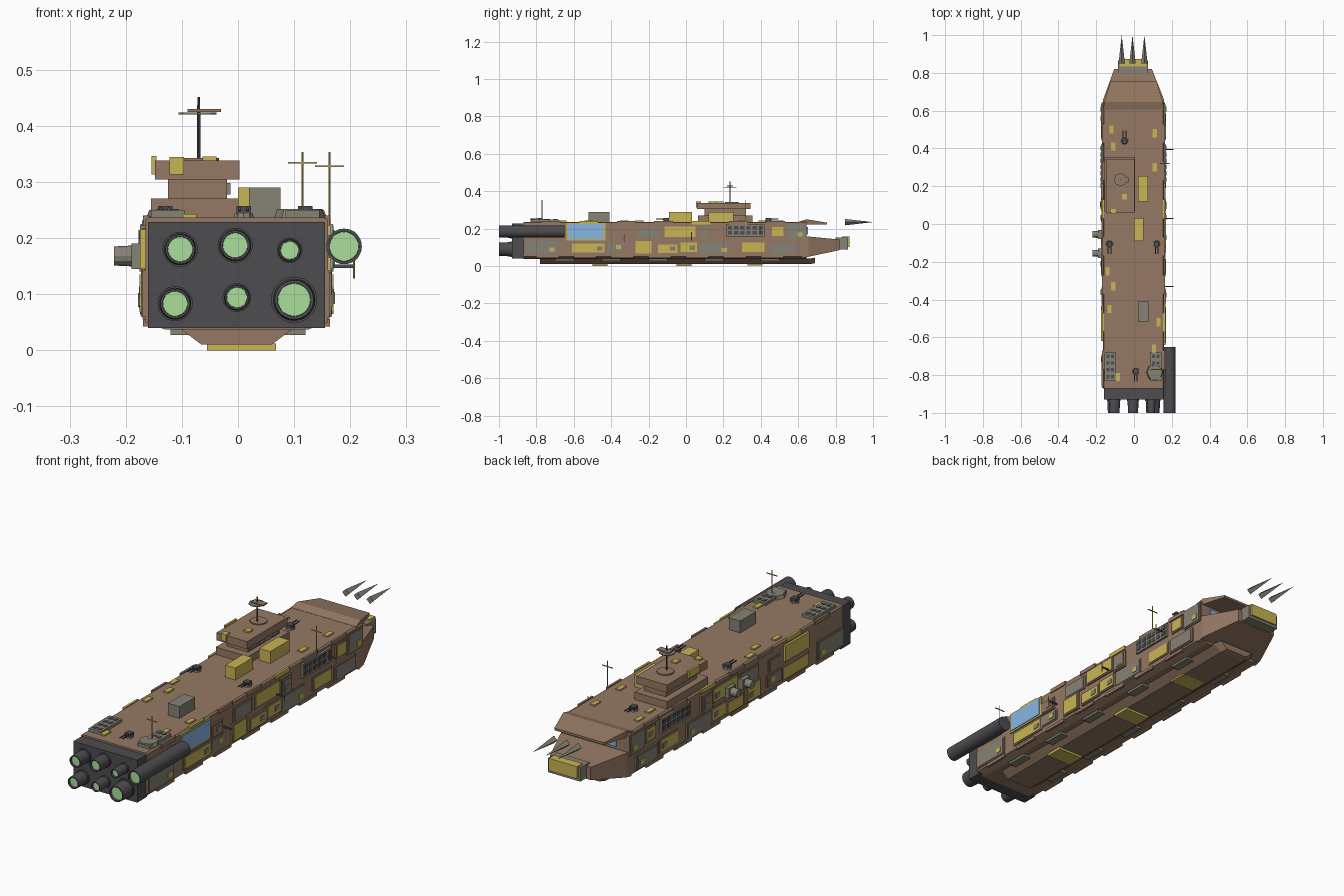
import bpy, bmesh, math, random
from mathutils import Matrix, Vector

random.seed(4)

def mat(name, rgb):
    m = bpy.data.materials.new(name)
    m.diffuse_color = (*rgb, 1)
    return m

BROWN = mat("rust_brown", (0.30, 0.19, 0.125))
YELLOW = mat("ochre", (0.58, 0.46, 0.09))
GREY = mat("weathered_grey", (0.24, 0.225, 0.18))
DARK = mat("dark_metal", (0.075, 0.073, 0.08))
GREEN = mat("engine_glow", (0.41, 0.74, 0.33))
BLUE = mat("glass_blue", (0.25, 0.47, 0.78))

def finish(name, bm, m):
    bmesh.ops.recalc_face_normals(bm, faces=bm.faces)
    me = bpy.data.meshes.new(name)
    bm.to_mesh(me)
    bm.free()
    me.materials.append(m)
    ob = bpy.data.objects.new(name, me)
    bpy.context.collection.objects.link(ob)
    return ob

def box(name, m, x0, x1, y0, y1, z0, z1):
    bm = bmesh.new()
    bmesh.ops.create_cube(bm, size=1)
    for v in bm.verts:
        v.co = ((x0 + x1) / 2 + v.co.x * (x1 - x0), (y0 + y1) / 2 + v.co.y * (y1 - y0),
                (z0 + z1) / 2 + v.co.z * (z1 - z0))
    return finish(name, bm, m)

def loft(name, m, sections):
    """Skin a list of (y, [(x, z), ...]) cross-sections."""
    bm = bmesh.new()
    rings = [[bm.verts.new((x, y, z)) for x, z in pts] for y, pts in sections]
    for a, b in zip(rings, rings[1:]):
        for i in range(len(a)):
            j = (i + 1) % len(a)
            bm.faces.new((a[i], a[j], b[j], b[i]))
    bm.faces.new(rings[0])
    bm.faces.new(rings[-1])
    return finish(name, bm, m)

def rect(x0, x1, z0, z1):
    return [(x0, z0), (x1, z0), (x1, z1), (x0, z1)]

def cone(name, m, p, q, r1, r2, n=16):
    p, q = Vector(p), Vector(q)
    bm = bmesh.new()
    bmesh.ops.create_cone(bm, cap_ends=True, segments=n, radius1=r1, radius2=r2, depth=(q - p).length)
    rot = (q - p).to_track_quat('Z', 'Y').to_matrix().to_4x4()
    bm.transform(Matrix.Translation((p + q) / 2) @ rot)
    return finish(name, bm, m)

def nozzle(name, x, z, r, back):
    """Hollow engine tube with a glowing disc just inside its rim."""
    prof = [(r * 1.3, back), (r * 1.3, -0.95), (r * 1.2, -1.0), (r * 1.02, -1.0), (r * 1.02, -0.97)]
    if back > -0.9:
        prof = [(r * 1.22, back), (r * 1.22, -1.0), (r * 1.02, -1.0), (r * 1.02, -0.97)]
    bm = bmesh.new()
    n = 28
    rings = [[bm.verts.new((x + a * math.cos(2 * math.pi * i / n), y, z + a * math.sin(2 * math.pi * i / n)))
              for i in range(n)] for a, y in prof]
    for a, b in zip(rings, rings[1:]):
        for i in range(n):
            bm.faces.new((a[i], a[(i + 1) % n], b[(i + 1) % n], b[i]))
    bm.faces.new(rings[0])
    bm.faces.new(rings[-1])
    ob = finish(name, bm, DARK)
    bpy.context.view_layer.objects.active = ob
    ob.select_set(True)
    bpy.ops.object.shade_smooth_by_angle(angle=math.radians(35))
    ob.select_set(False)
    cone(name + "_glow", GREEN, (x, -0.97, z), (x, -0.99, z), r, r, n)

# Main hull, chamfered keel and bow
hull = [(-0.165, 0.05), (-0.13, 0.037), (0.125, 0.037), (0.16, 0.05), (0.16, 0.232), (0.153, 0.237),
        (-0.158, 0.237), (-0.165, 0.232)]
loft("main_hull", BROWN, [(-0.87, hull), (0.645, hull)])
keel = [(-0.105, 0.04), (0.10, 0.04), (0.06, 0.01), (-0.065, 0.01)]
loft("keel", BROWN, [(-0.78, keel), (0.66, keel), (0.69, [(-0.09, 0.045), (0.085, 0.045), (0.05, 0.016), (-0.055, 0.016)])])
for y in (-0.5, -0.05, 0.33):
    box("keel_plate", YELLOW, -0.055, 0.068, y, y + 0.08, 0.0 if y < 0 else 0.004, 0.012)
for y in (-0.7, -0.45, -0.2, 0.1, 0.4):
    for x in (-0.1, 0.1):
        box("keel_vent", GREY, x - 0.02, x + 0.02, y, y + 0.1, 0.027, 0.04)
loft("lower_bow", BROWN, [(0.62, rect(-0.165, 0.16, 0.042, 0.158)), (0.655, rect(-0.165, 0.16, 0.05, 0.158)),
                          (0.82, rect(-0.105, 0.095, 0.085, 0.142))])
loft("upper_bow_roof", BROWN, [(0.605, rect(-0.163, 0.158, 0.222, 0.238)), (0.645, rect(-0.158, 0.153, 0.222, 0.25)),
                               (0.755, rect(-0.125, 0.12, 0.222, 0.232))])
box("bow_window", BLUE, -0.11, 0.11, 0.645, 0.651, 0.17, 0.21)
box("prow_sensor", GREY, -0.085, 0.075, 0.80, 0.865, 0.09, 0.152)
box("prow_sensor_cap", YELLOW, -0.075, 0.065, 0.835, 0.873, 0.102, 0.157)
for x in (-0.065, -0.008, 0.055):
    cone("bow_spike", GREY, (x, 0.85, 0.235), (x, 1.0, 0.235), 0.017, 0.0, 4)

# Engine block and nozzles
box("engine_block", DARK, -0.16, 0.155, -0.93, -0.86, 0.04, 0.229)
for x, z, r in ((-0.103, 0.18, 0.022), (-0.005, 0.187, 0.022), (0.092, 0.178, 0.016),
                (-0.112, 0.083, 0.022), (-0.002, 0.094, 0.018), (0.1, 0.09, 0.029)):
    nozzle("engine_nozzle", x, z, r, -0.93)
    cone("nozzle_collar", DARK, (x, -0.92, z), (x, -0.938, z), r * 1.42, r * 1.42, 28)
nozzle("side_engine", 0.189, 0.185, 0.026, -0.65)

# Command tower
box("tower_base", BROWN, -0.155, 0.005, 0.065, 0.355, 0.235, 0.27)
box("tower_neck", BROWN, -0.125, -0.02, 0.10, 0.32, 0.27, 0.305)
box("tower_bridge", BROWN, -0.148, 0.003, 0.06, 0.345, 0.304, 0.338)
box("bridge_panel", YELLOW, -0.122, -0.096, 0.053, 0.08, 0.313, 0.344)
box("bridge_side_panel", YELLOW, -0.154, -0.145, 0.12, 0.2, 0.313, 0.346)
box("bridge_roof_tile", YELLOW, -0.063, -0.038, 0.13, 0.16, 0.335, 0.345)
for y in (0.11, 0.17, 0.26):
    box("tower_neck_panel", GREY, -0.021, -0.013, y, y + 0.04, 0.278, 0.298)
cone("mast_pad", BROWN, (-0.07, 0.245, 0.335), (-0.07, 0.245, 0.343), 0.036, 0.036, 12)
cone("mast", DARK, (-0.07, 0.235, 0.338), (-0.07, 0.235, 0.451), 0.0035, 0.0025, 8)
cone("mast_dish", GREY, (-0.072, 0.235, 0.42), (-0.072, 0.235, 0.424), 0.034, 0.034, 8)
box("mast_bar", BROWN, -0.09, -0.03, 0.22, 0.25, 0.425, 0.43)

# Cargo boxes on deck
box("deck_crate", YELLOW, 0.02, 0.075, 0.12, 0.255, 0.235, 0.29)
box("deck_crate", YELLOW, 0.0, 0.05, -0.09, 0.033, 0.235, 0.29)
box("deck_crate_grey", GREY, 0.02, 0.076, -0.52, -0.41, 0.235, 0.29)

# Antennas
cone("antenna_pad", GREY, (0.11, -0.785, 0.235), (0.11, -0.785, 0.252), 0.046, 0.04, 8)
for x, y, z0, zb in ((0.115, -0.77, 0.25, 0.334), (0.163, 0.32, 0.2, 0.328)):
    cone("antenna", YELLOW, (x, y, z0), (x, y, 0.353), 0.0022, 0.0018, 6)
    box("antenna_bar", YELLOW, x - 0.026, x + 0.026, y - 0.002, y + 0.002, zb - 0.0015, zb + 0.0015)
for y, z in ((0.395, 0.19), (0.03, 0.16), (-0.33, 0.15)):
    box("side_boom", DARK, 0.155, 0.208, y - 0.003, y + 0.003, z - 0.003, z + 0.003)
    cone("side_aerial", YELLOW, (0.207, y, z - 0.022), (0.207, y, z + 0.022), 0.002, 0.002, 6)

# Deck turrets with twin barrels
for x, y, d in ((-0.05, 0.44, 1), (-0.13, -0.105, -1), (0.12, -0.105, -1), (0.01, -0.78, -1)):
    cone("turret_base", GREY, (x, y, 0.235), (x, y, 0.244), 0.019, 0.017, 10)
    box("turret_head", DARK, x - 0.013, x + 0.013, y - 0.014, y + 0.014, 0.243, 0.257)
    for s in (-0.007, 0.007):
        cone("turret_barrel", DARK, (x + s, y, 0.25), (x + s, y + d * 0.055, 0.252), 0.003, 0.003, 6)

# Deck vents with dark slots
for x in (-0.155, 0.085):
    box("deck_vent", GREY, x, x + 0.06, -0.83, -0.68, 0.235, 0.25)
    for i in range(4):
        for k in range(2):
            box("vent_slot", DARK, x + 0.01 + k * 0.024, x + 0.026 + k * 0.024,
                -0.817 + i * 0.036, -0.799 + i * 0.036, 0.245, 0.252)

# Small deck tiles
for x, y in ((-0.11, 0.41), (0.11, 0.48), (0.11, 0.30), (-0.14, -0.25), (-0.11, -0.33),
             (-0.13, -0.45), (0.13, -0.52), (0.105, -0.66), (-0.085, -0.81), (-0.12, 0.5)):
    box("deck_tile", YELLOW, x - 0.011, x + 0.011, y - 0.022, y + 0.022, 0.23, 0.243)

# Side plating: (y0, y1, z0, z1, colour), used on both flanks
PANELS = [(-0.86, -0.69, 0.065, 0.137, GREY), (-0.61, -0.435, 0.072, 0.122, YELLOW), (-0.42, -0.335, 0.08, 0.122, GREY),
          (-0.27, -0.185, 0.068, 0.135, YELLOW), (-0.15, -0.045, 0.07, 0.115, YELLOW), (-0.03, 0.06, 0.075, 0.125, YELLOW),
          (0.075, 0.23, 0.062, 0.125, GREY), (0.3, 0.42, 0.075, 0.125, YELLOW), (0.45, 0.585, 0.065, 0.12, GREY),
          (-0.42, -0.35, 0.14, 0.185, BROWN), (-0.26, -0.145, 0.15, 0.203, GREY), (-0.115, 0.05, 0.155, 0.212, YELLOW),
          (0.07, 0.13, 0.14, 0.208, BROWN), (0.46, 0.52, 0.16, 0.21, YELLOW), (0.54, 0.635, 0.145, 0.225, GREY)]
for side, face in ((1, 0.16), (-1, -0.165)):
    def panel(name, m, y0, y1, z0, z1, t):
        xs = sorted((face - side * 0.006, face + side * t))
        return box(name, m, xs[0], xs[1], y0, y1, z0, z1)
    for y0, y1, z0, z1, m in PANELS:
        t = random.uniform(0.005, 0.011)
        panel("side_panel_frame", BROWN, y0 - 0.008, y1 + 0.008, z0 - 0.006, z1 + 0.006, t - 0.003)
        panel("side_panel", m, y0, y1, z0, z1, t)
        if random.random() < 0.6:
            panel("side_hatch", YELLOW if m is GREY else GREY, y1 - 0.04, y1 - 0.012, z0 + 0.012, z0 + 0.034, t + 0.003)
    panel("side_door", GREY, 0.08, 0.12, 0.148, 0.2, 0.012)
    # Multi-pane window frame
    panel("window_frame", GREY, 0.215, 0.42, 0.158, 0.222, 0.01)
    for i in range(6):
        for z in (0.168, 0.195):
            panel("window_pane", DARK, 0.224 + i * 0.033, 0.247 + i * 0.033, z, z + 0.019, 0.012)
    # Lower skirt and upper edge trim
    for i in range(7):
        y = -0.8 + i * 0.2
        panel("skirt_block", BROWN, y, y + 0.12, 0.042, 0.056, 0.004)
        panel("edge_trim", YELLOW if i % 3 == 1 else BROWN, y + 0.03, y + 0.13, 0.222, 0.24, 0.004)
box("blue_window_frame", YELLOW, 0.155, 0.166, -0.64, -0.43, 0.138, 0.233)
box("blue_window", BLUE, 0.155, 0.169, -0.63, -0.44, 0.146, 0.225)
box("rear_left_panel", YELLOW, -0.175, -0.16, -0.62, -0.45, 0.145, 0.215)
box("side_engine_mount", GREY, 0.15, 0.175, -0.84, -0.7, 0.165, 0.205)

# Gun pods on the left flank
for y in (-0.055, -0.155):
    box("gun_pod_mount", GREY, -0.19, -0.16, y - 0.024, y + 0.024, 0.145, 0.19)
    cone("gun_pod", GREY, (-0.18, y, 0.168), (-0.221, y, 0.168), 0.019, 0.017, 12)
